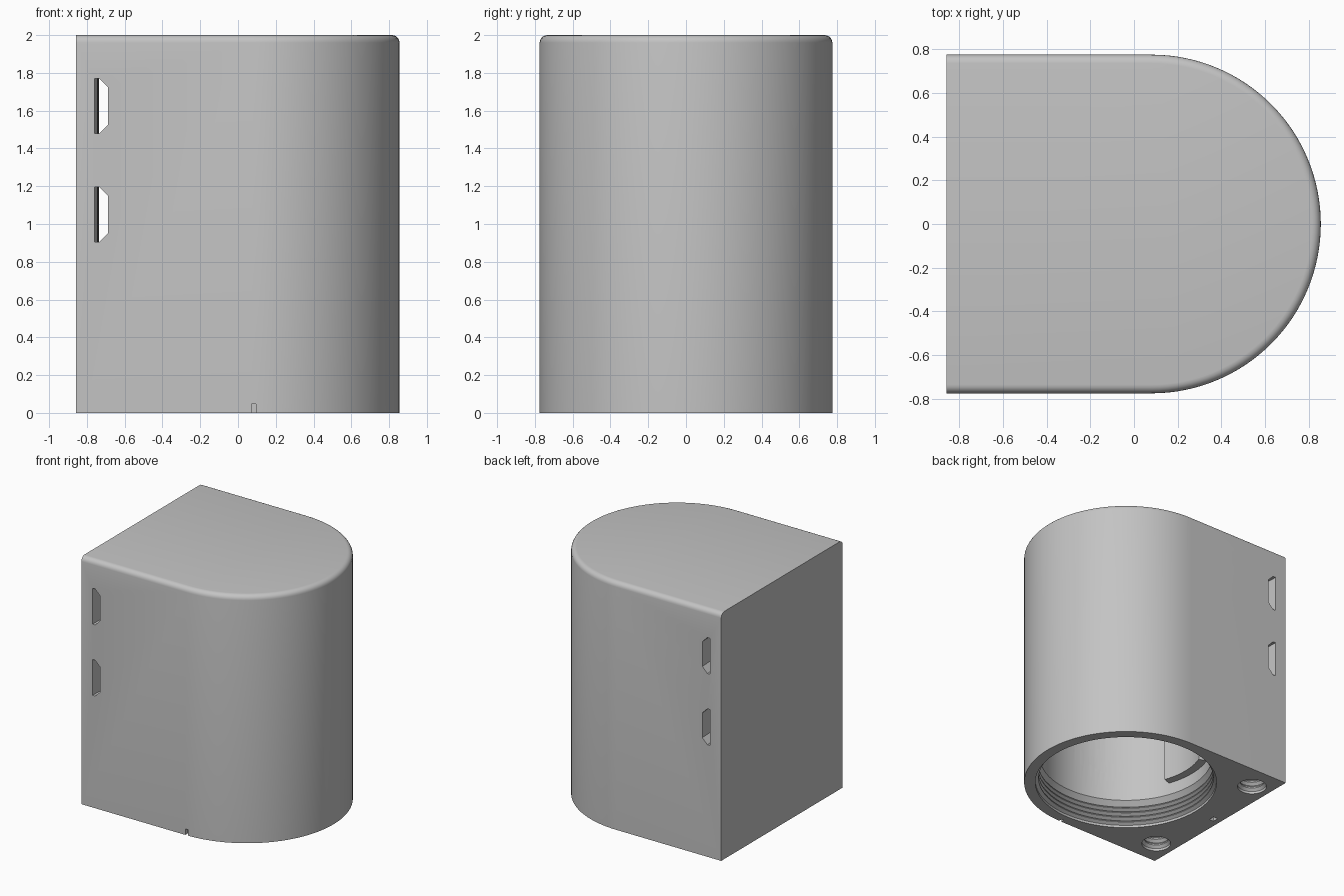
import bpy, bmesh, math
from mathutils import Vector

old = bpy.data.objects.get("Cube")
if old:
    bpy.data.objects.remove(old, do_unlink=True)

CX, R, BACK, H = 0.08, 0.775, -0.857, 2.0

grey = bpy.data.materials.new("matte_grey")
grey.use_nodes = True
grey.diffuse_color = (0.55, 0.55, 0.55, 1)
grey.node_tree.nodes["Principled BSDF"].inputs["Base Color"].default_value = (0.55, 0.55, 0.55, 1)


def make(name, bm):
    bmesh.ops.recalc_face_normals(bm, faces=bm.faces[:])
    me = bpy.data.meshes.new(name)
    bm.to_mesh(me)
    bm.free()
    me.materials.append(grey)
    ob = bpy.data.objects.new(name, me)
    bpy.context.collection.objects.link(ob)
    return ob


def loft(name, rings):
    """Skin a list of closed rings of points and cap both ends."""
    bm = bmesh.new()
    vs = [[bm.verts.new(p) for p in ring] for ring in rings]
    n = len(vs[0])
    for a, b in zip(vs, vs[1:]):
        for i in range(n):
            j = (i + 1) % n
            bm.faces.new((a[i], a[j], b[j], b[i]))
    bm.faces.new(vs[0])
    bm.faces.new(vs[-1])
    return make(name, bm)


def lathe(name, x, y, profile, n):
    return loft(name, [[(x + r * math.cos(math.tau * i / n), y + r * math.sin(math.tau * i / n), z)
                        for i in range(n)] for r, z in profile])


def box(name, lo, hi):
    ring = [(lo[0], lo[1]), (hi[0], lo[1]), (hi[0], hi[1]), (lo[0], hi[1])]
    return loft(name, [[(x, y, z) for x, y in ring] for z in (lo[2], hi[2])])


def thread(r, depth, pitch, count):
    """Ridged bore profile, starting just under the base."""
    pts = [(r, -0.05), (r, 0.02)]
    for k in range(count):
        z = 0.02 + k * pitch
        pts += [(r - depth, z + pitch * 0.4), (r - depth, z + pitch * 0.6), (r, z + pitch)]
    return pts


# Housing: D-shaped block with a rounded top rim, square at the flat back
outline = [(BACK, -R)]
for i in range(65):
    a = -math.pi / 2 + math.pi * i / 64
    outline.append((CX + R * math.cos(a), R * math.sin(a)))
outline.append((BACK, R))
housing = loft("housing", [[(x, y, z) for x, y in outline] for z in (0, H)])
bm = bmesh.new()
bm.from_mesh(housing.data)
rim = [e for e in bm.edges
       if all(v.co.z > H - 0.001 for v in e.verts)
       and not all(v.co.x < BACK + 0.001 for v in e.verts)]
bmesh.ops.bevel(bm, geom=rim, offset=0.04, segments=5, profile=0.5, affect='EDGES')
bm.to_mesh(housing.data)
bm.free()

cutters = []

# Threaded mouth and round cavity
cutters.append(lathe("cavity_cutter", CX, 0,
                     thread(0.69, 0.025, 0.04, 4) + [(0.655, 0.22), (0.655, 1.85)], 96))

# Threaded screw holes in the two base corners
for side in (-1, 1):
    cutters.append(lathe("screw_hole_cutter", -0.697, side * 0.567,
                         thread(0.11, 0.02, 0.05, 6) + [(0.09, 0.36)], 32))

# Strap slots: chamfered section bowed slightly towards the cavity
for z0 in (0.905, 1.48):
    section = [(-0.76, 0), (-0.735, 0), (-0.69, 0.045), (-0.69, 0.245), (-0.735, 0.29), (-0.76, 0.29)]
    rings = []
    for k in range(17):
        y = -0.8 + 0.1 * k
        bow = 0.025 * (1 - (y / 0.8) ** 2)
        rings.append([(x + bow, y, z0 + z) for x, z in section])
    cutters.append(loft("strap_slot_cutter", rings))

# Shallow oval pockets in the cavity side walls
for side in (-1, 1):
    bm = bmesh.new()
    bmesh.ops.create_uvsphere(bm, u_segments=32, v_segments=16, radius=1)
    for v in bm.verts:
        v.co = Vector((-0.17 + 0.27 * v.co.x, side * (0.58 + 0.12 * v.co.y),
                       0.62 + 0.16 * v.co.z + 0.06 * v.co.x))
    cutters.append(make("oval_pocket_cutter", bm))

# Alignment notch in the front edge and locating hole at the back of the base
cutters.append(box("notch_cutter", (0.072, -0.8, -0.05), (0.094, -0.745, 0.048)))
cutters.append(box("locating_hole_cutter", (-0.81, -0.025, -0.05), (-0.77, 0.025, 0.05)))

bpy.context.view_layer.objects.active = housing
for c in cutters:
    mod = housing.modifiers.new("cut", 'BOOLEAN')
    mod.operation = 'DIFFERENCE'
    mod.solver = 'EXACT'
    mod.object = c
    bpy.ops.object.modifier_apply(modifier=mod.name)
for c in cutters:
    bpy.data.objects.remove(c, do_unlink=True)

# Curved pad on the cavity wall in front of the strap slots
arc = [math.pi + math.radians(a) for a in range(-20, 21, 4)]
pad = [(CX + 0.59 * math.cos(a), 0.59 * math.sin(a)) for a in arc]
pad += [(CX + 0.675 * math.cos(a), 0.675 * math.sin(a)) for a in reversed(arc)]
wall_pad = loft("wall_pad", [[(x, y, z) for x, y in pad] for z in (0.32, 1.86)])

# Smooth shading with crisp edges
bpy.ops.object.select_all(action='DESELECT')
for ob in (housing, wall_pad):
    ob.select_set(True)
bpy.context.view_layer.objects.active = housing
bpy.ops.object.shade_smooth_by_angle(angle=math.radians(30))
